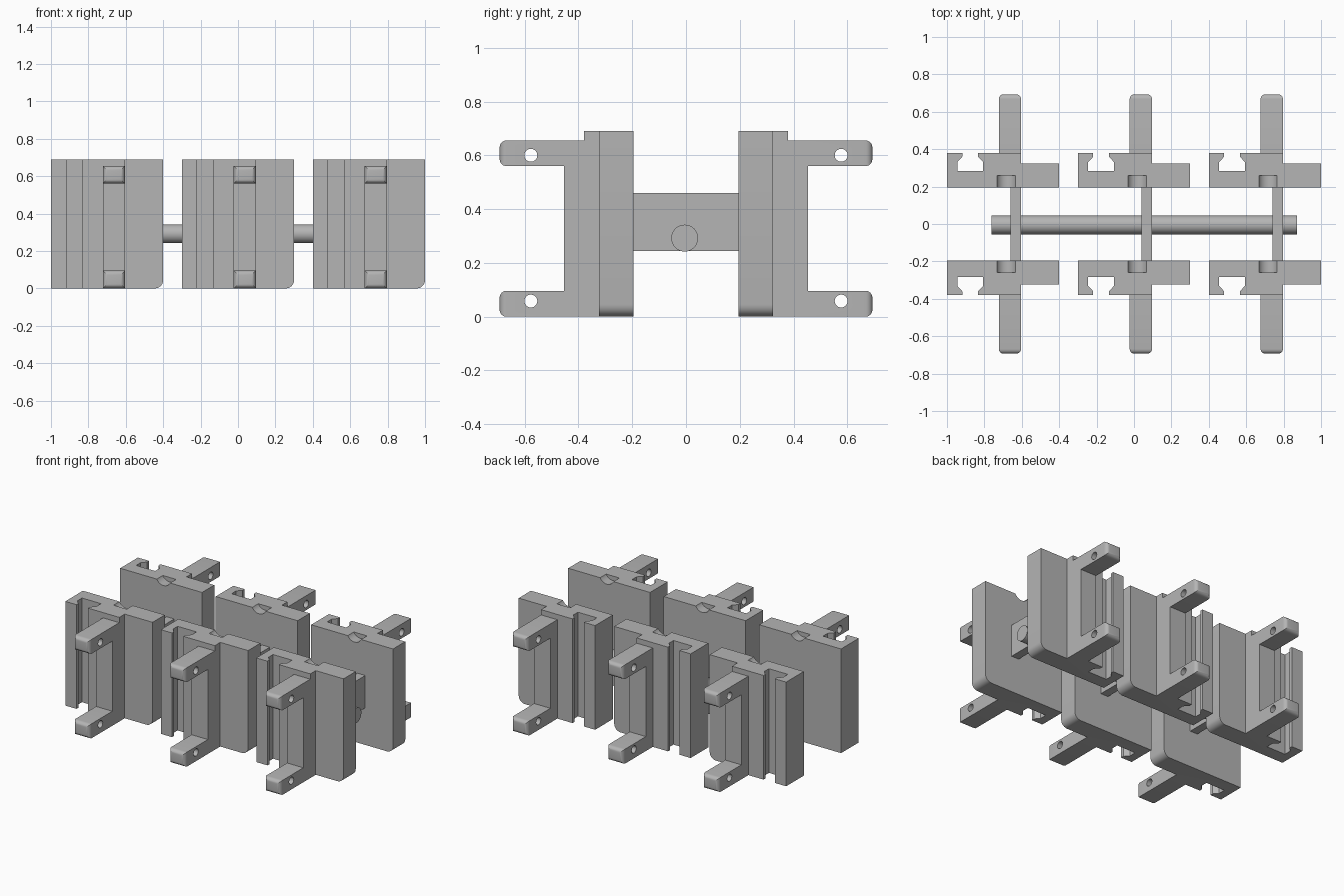
import bpy, bmesh, math
from mathutils import Vector, Matrix

if "Cube" in bpy.data.objects:
    bpy.data.objects.remove(bpy.data.objects["Cube"], do_unlink=True)

grey = bpy.data.materials.new("light grey")
grey.use_nodes = True
grey.diffuse_color = (0.46, 0.46, 0.46, 1)
grey.node_tree.nodes["Principled BSDF"].inputs["Base Color"].default_value = grey.diffuse_color

HEIGHT = 0.69
PITCH = 0.7


def finish(name, bm):
    """Turn a bmesh into a linked object."""
    bmesh.ops.recalc_face_normals(bm, faces=bm.faces)
    mesh = bpy.data.meshes.new(name)
    bm.to_mesh(mesh)
    bm.free()
    mesh.materials.append(grey)
    obj = bpy.data.objects.new(name, mesh)
    bpy.context.collection.objects.link(obj)
    return obj


def prism(points, vector):
    """Extrude a closed outline along a vector."""
    bm = bmesh.new()
    face = bm.faces.new([bm.verts.new(p) for p in points])
    out = bmesh.ops.extrude_face_region(bm, geom=[face], use_keep_orig=True)
    verts = [g for g in out["geom"] if isinstance(g, bmesh.types.BMVert)]
    bmesh.ops.translate(bm, verts=verts, vec=Vector(vector))
    bmesh.ops.recalc_face_normals(bm, faces=bm.faces)
    return bm


def round_edges(bm, rule, radius):
    """Round the edges whose two ends both satisfy the rule."""
    edges = [e for e in bm.edges if all(rule(v.co) for v in e.verts)]
    bmesh.ops.bevel(bm, geom=edges, offset=radius, segments=6, profile=0.5, affect='EDGES')


def cylinder(name, radius, length, centre, axis):
    bm = bmesh.new()
    turn = Matrix.Rotation(math.pi / 2, 4, axis)
    bmesh.ops.create_cone(bm, cap_ends=True, segments=32, radius1=radius, radius2=radius,
                          depth=length, matrix=Matrix.Translation(centre) @ turn)
    return finish(name, bm)


def activate(obj):
    bpy.ops.object.select_all(action='DESELECT')
    obj.select_set(True)
    bpy.context.view_layer.objects.active = obj


def cut(obj, cutter):
    mod = obj.modifiers.new("cut", 'BOOLEAN')
    mod.operation, mod.solver, mod.object = 'DIFFERENCE', 'EXACT', cutter
    activate(obj)
    bpy.ops.object.modifier_apply(modifier=mod.name)
    bpy.data.objects.remove(cutter, do_unlink=True)


def smooth(obj):
    activate(obj)
    bpy.ops.object.shade_smooth_by_angle(angle=math.radians(30))


# Slotted block, with an undercut channel in its outer face
outline = [(-0.3, 0.195), (0.3, 0.195), (0.3, 0.323), (0.096, 0.323), (0.096, 0.38),
           (-0.134, 0.38), (-0.134, 0.36), (-0.106, 0.33), (-0.106, 0.283),
           (-0.245, 0.283), (-0.245, 0.33), (-0.218, 0.36), (-0.218, 0.38), (-0.3, 0.38)]
bm = prism([(x, y, 0) for x, y in outline], (0, 0, HEIGHT))
round_edges(bm, lambda p: p.x > 0.29 and p.z < 0.01, 0.045)
block = finish("slotted_block", bm)
cut(block, cylinder("notch_cutter", 0.055, 0.12, (0.017, 0.198, HEIGHT + 0.025), 'X'))

# Forked bracket: a spine with two drilled arms
fork = [(0.38, 0), (0.693, 0), (0.693, 0.096), (0.453, 0.096),
        (0.453, 0.56), (0.693, 0.56), (0.693, 0.655), (0.38, 0.655)]
bm = prism([(-0.023, y, z) for y, z in fork], (0.119, 0, 0))
round_edges(bm, lambda p: p.y > 0.69, 0.025)
# Only the edges along x are wanted, so the vertical tip edges stay square
bracket = finish("forked_bracket", bm)
for z in (0.058, 0.6):
    cut(bracket, cylinder("hole_cutter", 0.024, 0.4, (0.035, 0.577, z), 'Y'))

# Cross plate joining a facing pair of blocks
plate = finish("cross_plate", prism(
    [(0.04, y, z) for y, z in ((-0.195, 0.245), (0.195, 0.245), (0.195, 0.46), (-0.195, 0.46))],
    (0.056, 0, 0)))

# Both sides, repeated along the rod
for part in (block, bracket):
    mirror = part.modifiers.new("mirror", 'MIRROR')
    mirror.use_axis = (False, True, False)
    mirror.use_mirror_merge = False
    activate(part)
    bpy.ops.object.modifier_apply(modifier=mirror.name)
    smooth(part)
for part in (block, bracket, plate):
    for side, step in (("right", -PITCH), ("left", PITCH)):
        twin = part.copy()
        twin.name = side + "_" + part.name
        twin.location.x = step
        bpy.context.collection.objects.link(twin)

# Long rod through the plates
smooth(cylinder("connecting_rod", 0.05, 1.635, (0.055, -0.005, 0.292), 'Y'))
